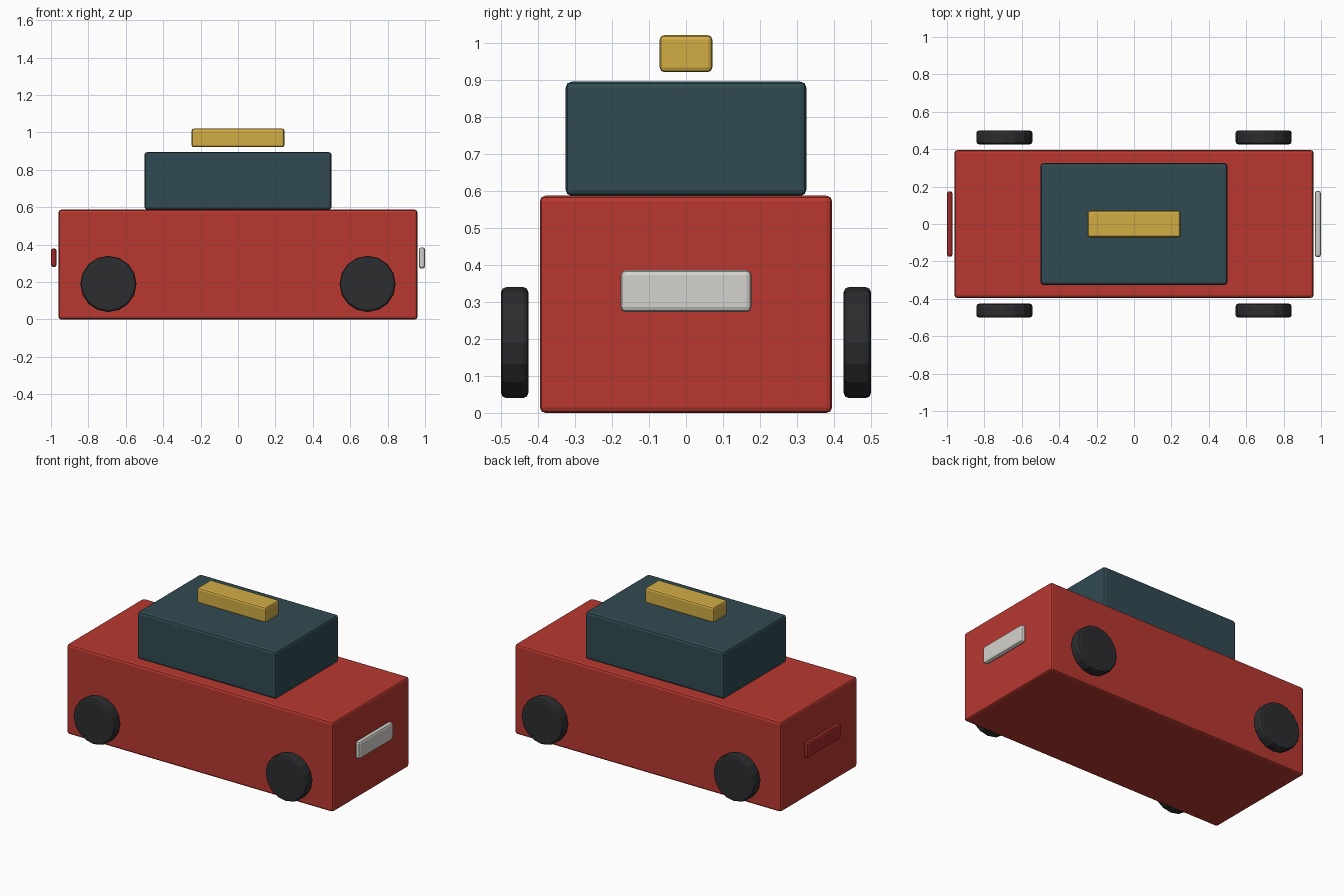
import bpy
from math import pi

if "Cube" in bpy.data.objects:
    bpy.data.objects.remove(bpy.data.objects["Cube"])


def material(name, rgb):
    mat = bpy.data.materials.new(name)
    mat.diffuse_color = (*rgb, 1)
    mat.use_nodes = True
    mat.node_tree.nodes["Principled BSDF"].inputs["Base Color"].default_value = mat.diffuse_color
    return mat


def finish(obj, name, mat, bevel):
    obj.name = name
    obj.data.materials.append(mat)
    mod = obj.modifiers.new("soft_edges", 'BEVEL')
    mod.width = bevel
    mod.segments = 2
    mod.limit_method = 'ANGLE'
    mod.angle_limit = pi / 4
    return obj


def box(name, x, y, z, mat, bevel=0.015):
    """Box from (min, max) ranges on each axis."""
    ranges = (x, y, z)
    bpy.ops.mesh.primitive_cube_add(size=1, location=[(a + b) / 2 for a, b in ranges])
    obj = bpy.context.object
    obj.scale = [b - a for a, b in ranges]
    bpy.ops.object.transform_apply(location=False, rotation=False, scale=True)
    return finish(obj, name, mat, bevel)


red = material("body_red", (0.48, 0.04, 0.03))
glass = material("cabin_slate", (0.03, 0.07, 0.085))
yellow = material("sign_yellow", (0.65, 0.42, 0.06))
black = material("tyre_black", (0.025, 0.026, 0.028))
white = material("headlight_white", (0.66, 0.65, 0.61))
dark_red = material("tail_light_red", (0.36, 0.025, 0.022))

# Body, cabin and floating roof sign
box("body", (-0.96, 0.96), (-0.395, 0.395), (0, 0.587), red)
box("cabin", (-0.5, 0.5), (-0.325, 0.325), (0.587, 0.895), glass)
box("roof_sign", (-0.248, 0.248), (-0.071, 0.071), (0.921, 1.021), yellow, 0.012)

# Light bars, just clear of the body ends
box("headlight_bar", (0.967, 1.0), (-0.177, 0.177), (0.272, 0.386), white, 0.014)
box("tail_light_bar", (-1.0, -0.97), (-0.175, 0.175), (0.28, 0.38), dark_red, 0.013)

# Wheels
for x, end in ((0.693, "front"), (-0.693, "rear")):
    for y, side in ((-0.463, "right"), (0.463, "left")):
        bpy.ops.mesh.primitive_cylinder_add(vertices=16, radius=0.15, depth=0.074,
                                            location=(x, y, 0.19), rotation=(pi / 2, 0, 0))
        finish(bpy.context.object, f"{end}_{side}_wheel", black, 0.014)
